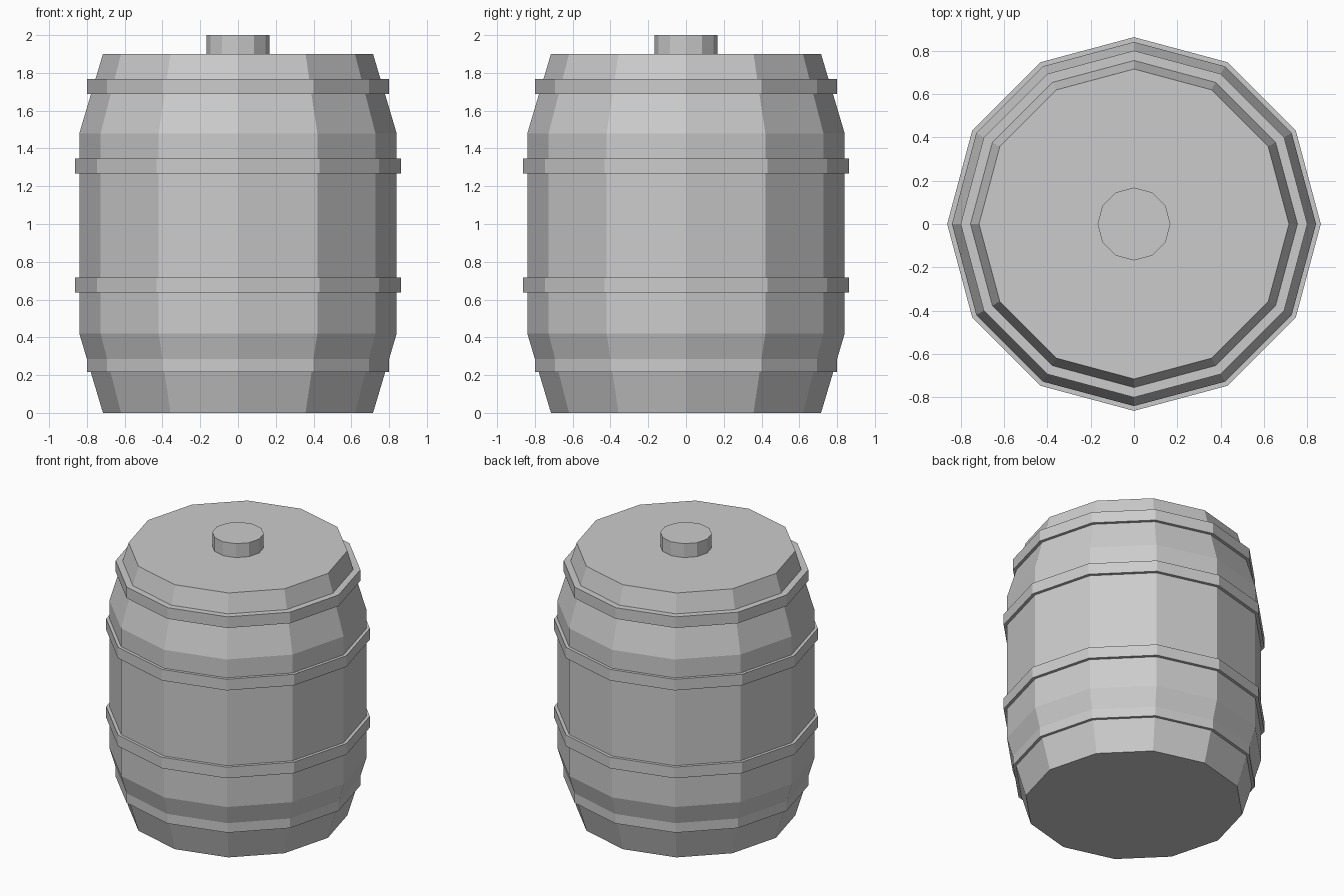
import bpy, bmesh
from math import cos, sin, pi

SIDES = 12

if "Cube" in bpy.data.objects:
    bpy.data.objects.remove(bpy.data.objects["Cube"], do_unlink=True)

grey = bpy.data.materials.new("plain grey")
grey.use_nodes = True
grey.diffuse_color = (0.6, 0.6, 0.6, 1)
grey.node_tree.nodes["Principled BSDF"].inputs["Base Color"].default_value = (0.6, 0.6, 0.6, 1)


def lathe(name, profile, ring=False):
    """Turn (radius, height) points about z; close as a ring or cap the ends."""
    bm = bmesh.new()
    loops = []
    for r, z in profile:
        loops.append([bm.verts.new((r * cos(2 * pi * i / SIDES), r * sin(2 * pi * i / SIDES), z))
                      for i in range(SIDES)])
    pairs = list(zip(loops, loops[1:]))
    if ring:
        pairs.append((loops[-1], loops[0]))
    else:
        bm.faces.new(loops[0])
        bm.faces.new(loops[-1])
    for low, high in pairs:
        for i in range(SIDES):
            j = (i + 1) % SIDES
            bm.faces.new((low[i], low[j], high[j], high[i]))
    bmesh.ops.recalc_face_normals(bm, faces=bm.faces)
    mesh = bpy.data.meshes.new(name)
    bm.to_mesh(mesh)
    bm.free()
    mesh.materials.append(grey)
    obj = bpy.data.objects.new(name, mesh)
    bpy.context.collection.objects.link(obj)
    return obj


# Tapered body with straight middle
lathe("barrel_body", [(0.715, 0), (0.84, 0.42), (0.84, 1.48), (0.715, 1.9)])

# Hoops: the outer two are narrower
for name, radius, z in (("bottom_hoop", 0.8, 0.217), ("lower_hoop", 0.862, 0.637),
                        ("upper_hoop", 0.862, 1.268), ("top_hoop", 0.8, 1.688)):
    inner = radius - 0.08
    lathe(name, [(inner, z), (radius, z), (radius, z + 0.08), (inner, z + 0.08)], ring=True)

# Stopper on the lid
lathe("stopper", [(0.168, 1.88), (0.168, 2.0)])
